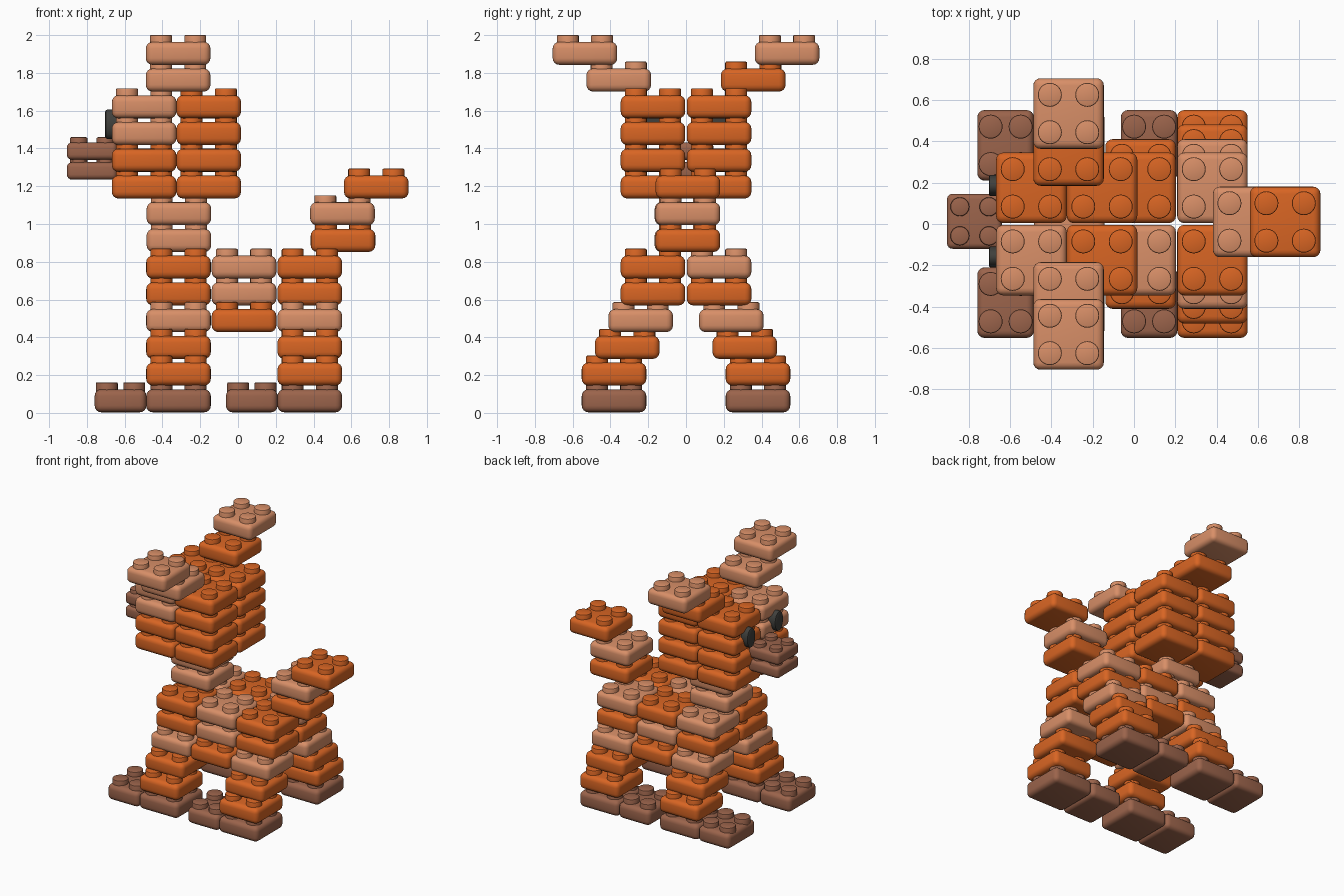
import bpy, bmesh, math
from mathutils import Matrix

if "Cube" in bpy.data.objects:
    bpy.data.objects.remove(bpy.data.objects["Cube"], do_unlink=True)


def make_material(name, rgb):
    mat = bpy.data.materials.new(name)
    mat.use_nodes = True
    mat.diffuse_color = (*rgb, 1)
    mat.node_tree.nodes["Principled BSDF"].inputs["Base Color"].default_value = (*rgb, 1)
    return mat


DARK = make_material("deep orange", (0.69, 0.13, 0.017))
LIGHT = make_material("pale orange", (0.69, 0.275, 0.138))
BROWN = make_material("brown", (0.33, 0.127, 0.071))
GREY = make_material("charcoal", (0.05, 0.05, 0.045))

PITCH = 0.1415   # layer spacing
SIZE = 0.342     # brick width
HEIGHT = 0.122   # brick body height


def finish(bm, name, mat, location):
    mesh = bpy.data.meshes.new(name)
    bm.to_mesh(mesh)
    bm.free()
    mesh.materials.append(mat)
    obj = bpy.data.objects.new(name, mesh)
    obj.location = location
    bpy.context.collection.objects.link(obj)
    for o in bpy.context.selected_objects:
        o.select_set(False)
    obj.select_set(True)
    bpy.context.view_layer.objects.active = obj
    bpy.ops.object.shade_smooth_by_angle(angle=math.radians(40))
    return obj


def add_disc(bm, radius, depth, matrix, bevel):
    """Cylinder with a softened upper rim."""
    verts = bmesh.ops.create_cone(bm, cap_ends=True, segments=24, radius1=radius,
                                  radius2=radius, depth=depth)["verts"]
    rim = {e for v in verts for e in v.link_edges
           if all(w.co.z > 0 for w in e.verts)}
    out = bmesh.ops.bevel(bm, geom=list(rim), offset=bevel, segments=2,
                          profile=0.5, affect='EDGES')
    verts = {v for v in verts if v.is_valid} | set(out["verts"])
    bmesh.ops.transform(bm, matrix=matrix, verts=list(verts))


def brick(name, mat, x, y, z, sx=SIZE, sy=SIZE, h=HEIGHT, stud=0.058):
    """Rounded 2 x 2 brick; x and y are its centre, z its underside."""
    bm = bmesh.new()
    bmesh.ops.create_cube(bm, size=1, matrix=Matrix.Translation((0, 0, h / 2))
                          @ Matrix.Diagonal((sx, sy, h, 1)))
    bmesh.ops.bevel(bm, geom=bm.edges[:], offset=h * 0.29, segments=4,
                    profile=0.5, affect='EDGES')
    rise = h * 0.6
    for i in (-1, 1):
        for j in (-1, 1):
            spot = Matrix.Translation((i * sx * 0.265, j * sy * 0.265, h))
            add_disc(bm, stud, rise, spot, 0.007)
    return finish(bm, name, mat, (x, y, z))


def layer(n):
    return n * PITCH + 0.003


# Legs and body: three columns mirrored front to back, leaning inwards
FRONT_X, MID_X, REAR_X = -0.315, 0.032, 0.38
leg_y = [0.381, 0.381, 0.311, 0.24, 0.175, 0.175]
for side, label in ((-1, "right"), (1, "left")):
    for x, part in ((FRONT_X, "front_leg"), (REAR_X, "rear_leg")):
        top = DARK if side < 0 else LIGHT
        for n, mat in enumerate([BROWN, DARK, DARK, LIGHT, DARK, top]):
            brick(f"{part}_{label}_{n}", mat, x, side * leg_y[n], layer(n))
        # Toes
        brick(f"{part}_{label}_toe", BROWN, x - 0.307, side * leg_y[0], layer(0),
              sx=0.274)
    for n, mat in ((3, DARK), (4, LIGHT), (5, LIGHT if side < 0 else DARK)):
        brick(f"belly_{label}_{n}", mat, MID_X, side * leg_y[n], layer(n))

    # Head
    for n in range(8, 12):
        face = LIGHT if side < 0 and n >= 10 else DARK
        brick(f"face_{label}_{n}", face, -0.497, side * 0.175, layer(n))
        brick(f"head_back_{label}_{n}", DARK, -0.155, side * 0.175, layer(n))

    # Ears
    brick(f"ear_base_{label}", LIGHT if side < 0 else DARK,
          -0.317, side * 0.356, layer(12))
    brick(f"ear_tip_{label}", LIGHT, -0.317, side * 0.535, layer(13))

    # Eyes
    bm = bmesh.new()
    turn = (Matrix.Diagonal((1, 0.66, 1, 1))
            @ Matrix.Rotation(-math.pi / 2, 4, 'Y'))
    add_disc(bm, 0.078, 0.06, turn, 0.012)
    finish(bm, f"eye_{label}", GREY, (-0.673, 0.013 + side * 0.173, 1.528))

# Neck
for n in (6, 7):
    brick(f"neck_{n}", LIGHT, -0.313, 0.005, layer(n))

# Tail
for n, x, mat in ((6, 0.556, DARK), (7, 0.553, LIGHT), (8, 0.732, DARK)):
    brick(f"tail_{n}", mat, x, 0.01, layer(n))

# Muzzle
for n in range(2):
    brick(f"muzzle_{n}", BROWN, -0.773, 0.013, 1.235 + n * 0.105,
          sx=0.266, sy=0.266, h=0.092, stud=0.046)
